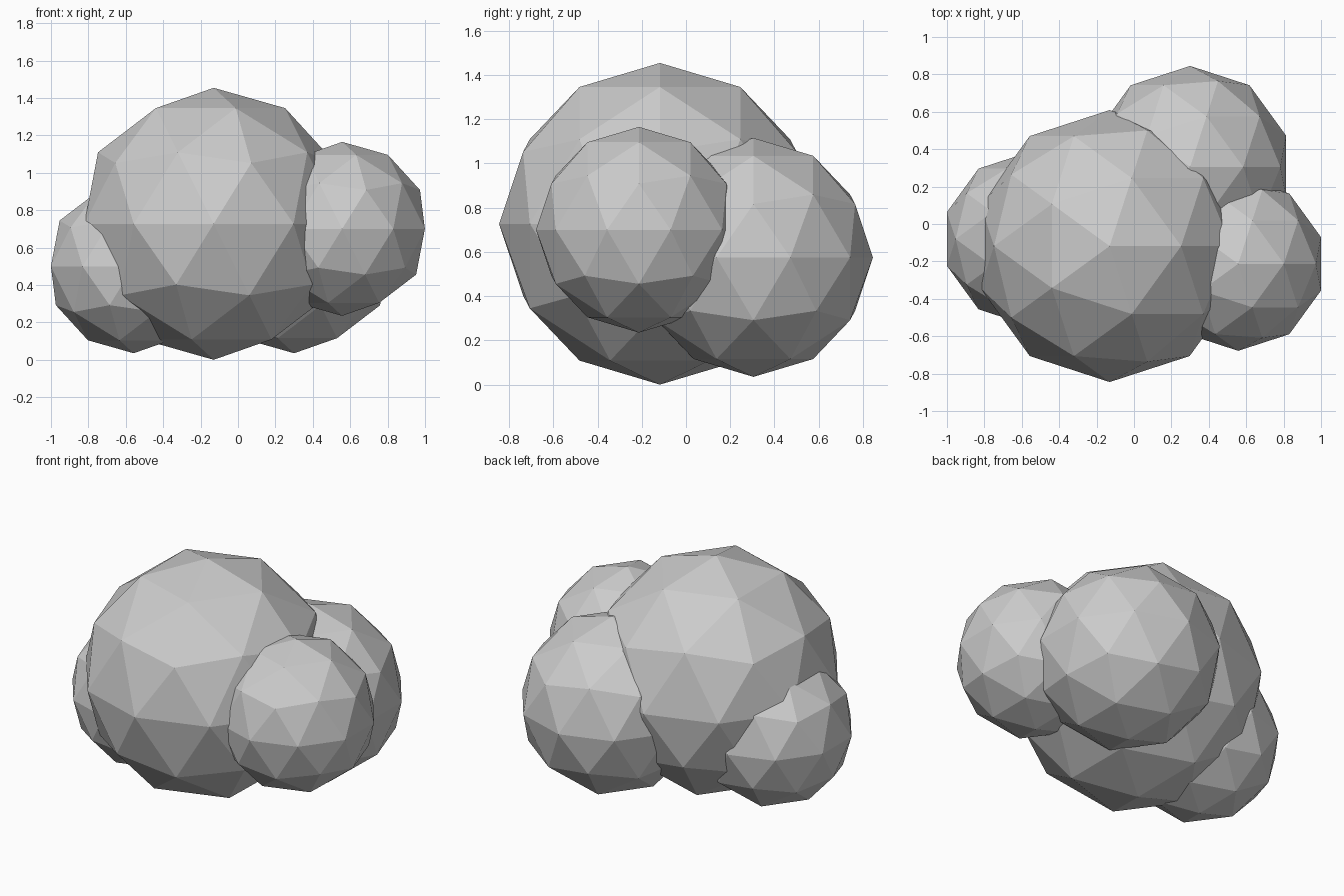
import bpy

if "Cube" in bpy.data.objects:
    bpy.data.objects.remove(bpy.data.objects["Cube"])

# Rounded low-poly clump: one large lobe with three smaller ones pushed into it
LOBES = [
    ("main_lobe", (-0.13, -0.118, 0.727), 0.727),
    ("left_lobe", (-0.558, -0.08, 0.50), 0.465),
    ("right_lobe", (0.557, -0.213, 0.70), 0.465),
    ("back_lobe", (0.30, 0.305, 0.575), 0.54),
]


def add_lobe(name, centre, radius):
    bpy.ops.mesh.primitive_ico_sphere_add(subdivisions=2, radius=radius, location=centre)
    lobe = bpy.context.object
    lobe.name = name
    bpy.ops.object.shade_flat()
    return lobe


for name, centre, radius in LOBES:
    add_lobe(name, centre, radius)
